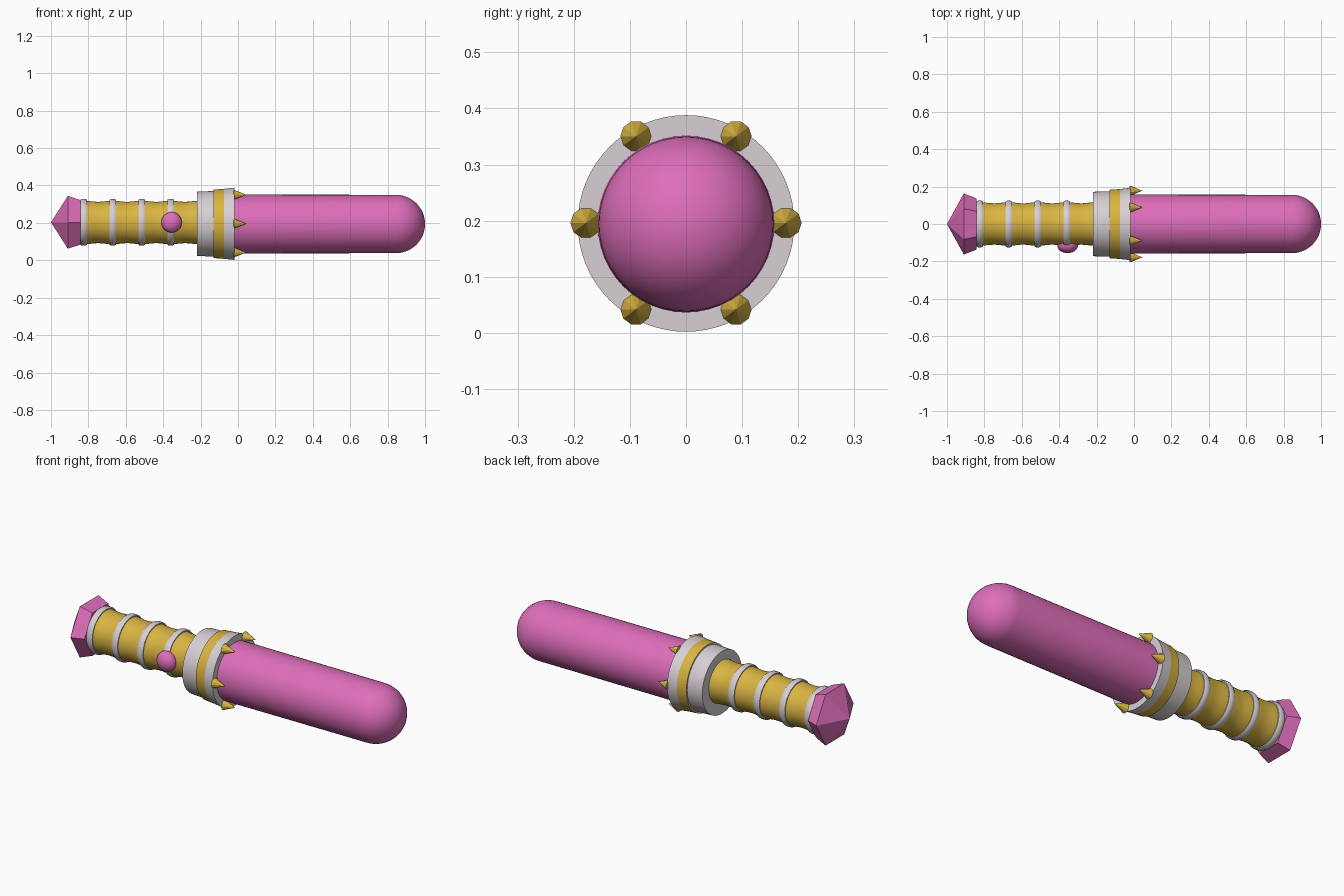
import bpy, bmesh, math
from math import sin, cos, pi
from mathutils import Matrix

cube = bpy.data.objects.get("Cube")
if cube:
    bpy.data.objects.remove(cube, do_unlink=True)


def material(name, rgb):
    m = bpy.data.materials.new(name)
    m.use_nodes = True
    m.diffuse_color = (*rgb, 1)
    m.node_tree.nodes["Principled BSDF"].inputs["Base Color"].default_value = (*rgb, 1)
    return m


PINK = material("pink", (0.73, 0.155, 0.49))
GOLD = material("gold", (0.70, 0.46, 0.055))
SILVER = material("silver", (0.68, 0.63, 0.66))


def finish(name, bm, mats, smooth=True):
    bmesh.ops.recalc_face_normals(bm, faces=bm.faces)
    mesh = bpy.data.meshes.new(name)
    bm.to_mesh(mesh)
    bm.free()
    for m in mats:
        mesh.materials.append(m)
    ob = bpy.data.objects.new(name, mesh)
    bpy.context.collection.objects.link(ob)
    if smooth:
        bpy.ops.object.select_all(action='DESELECT')
        ob.select_set(True)
        bpy.context.view_layer.objects.active = ob
        bpy.ops.object.shade_smooth_by_angle(angle=math.radians(32))
    return ob


def lathe(name, profile, z, mats, sides=48, band=None, smooth=True, y=0.0):
    """Turn (x, radius) points around the x axis; band(x) picks a material index."""
    bm = bmesh.new()
    rings = []
    for x, r in profile:
        if r == 0:
            rings.append([bm.verts.new((x, y, z))] * sides)
        else:
            rings.append([bm.verts.new((x, y + r * cos(2 * pi * i / sides),
                                        z + r * sin(2 * pi * i / sides)))
                          for i in range(sides)])
    for a, b in zip(rings, rings[1:]):
        for i in range(sides):
            j = (i + 1) % sides
            corners = list(dict.fromkeys((a[i], a[j], b[j], b[i])))
            f = bm.faces.new(corners)
            if band:
                f.material_index = band(f.calc_center_median().x)
    return finish(name, bm, mats, smooth)


# Rounded blade
R, TIP = 0.156, 1.0
dome = [(TIP - R + R * sin(t * pi / 24), R * cos(t * pi / 24)) for t in range(12)]
lathe("blade", [(-0.1, 0), (-0.1, 0.158), (0.2, 0.157)] + dome + [(TIP, 0)], 0.194, [PINK])

# Stepped collar with a gold band
lathe("collar",
      [(-0.22, 0), (-0.22, 0.172), (-0.13, 0.175), (-0.13, 0.183),
       (-0.075, 0.187), (-0.02, 0.193), (-0.02, 0)],
      0.195, [SILVER, GOLD], sides=64,
      band=lambda x: int(-0.129 < x < -0.08))

# Grip, narrowing slightly between its rings
ring_x = [-0.825 + 0.155 * i for i in range(4)]
grip = [(-0.845, 0), (-0.845, 0.115)]
for i in range(1, 33):
    x = -0.845 + 0.02 * i
    grip.append((x, 0.1135 + 0.003 * cos(2 * pi * (x - ring_x[0]) / 0.155)))
lathe("grip", grip + [(-0.205, 0)], 0.202, [GOLD])
for i, x in enumerate(ring_x):
    lathe(f"grip_ring_{i + 1}",
          [(x - 0.018, 0.11), (x - 0.018, 0.12), (x - 0.009, 0.125),
           (x + 0.009, 0.125), (x + 0.018, 0.12), (x + 0.018, 0.11)],
          0.203, [SILVER])

# Faceted gem pommel
lathe("pommel_gem", [(-1, 0), (-0.91, 0.163), (-0.842, 0.137), (-0.842, 0)],
      0.203, [PINK], sides=6, smooth=False)

# Button on the front of the grip
bm = bmesh.new()
bmesh.ops.create_uvsphere(bm, u_segments=32, v_segments=16, radius=0.055,
                          matrix=Matrix.Translation((-0.355, -0.115, 0.203))
                          @ Matrix.Diagonal((1, 0.74, 1, 1)))
finish("button", bm, [PINK])

# Six spikes around the collar rim
for i in range(6):
    a = i * pi / 3
    lathe(f"collar_spike_{i + 1}", [(-0.028, 0), (-0.022, 0.028), (0.045, 0)],
          0.196 + 0.178 * sin(a), [GOLD], sides=10, smooth=False, y=0.178 * cos(a))
